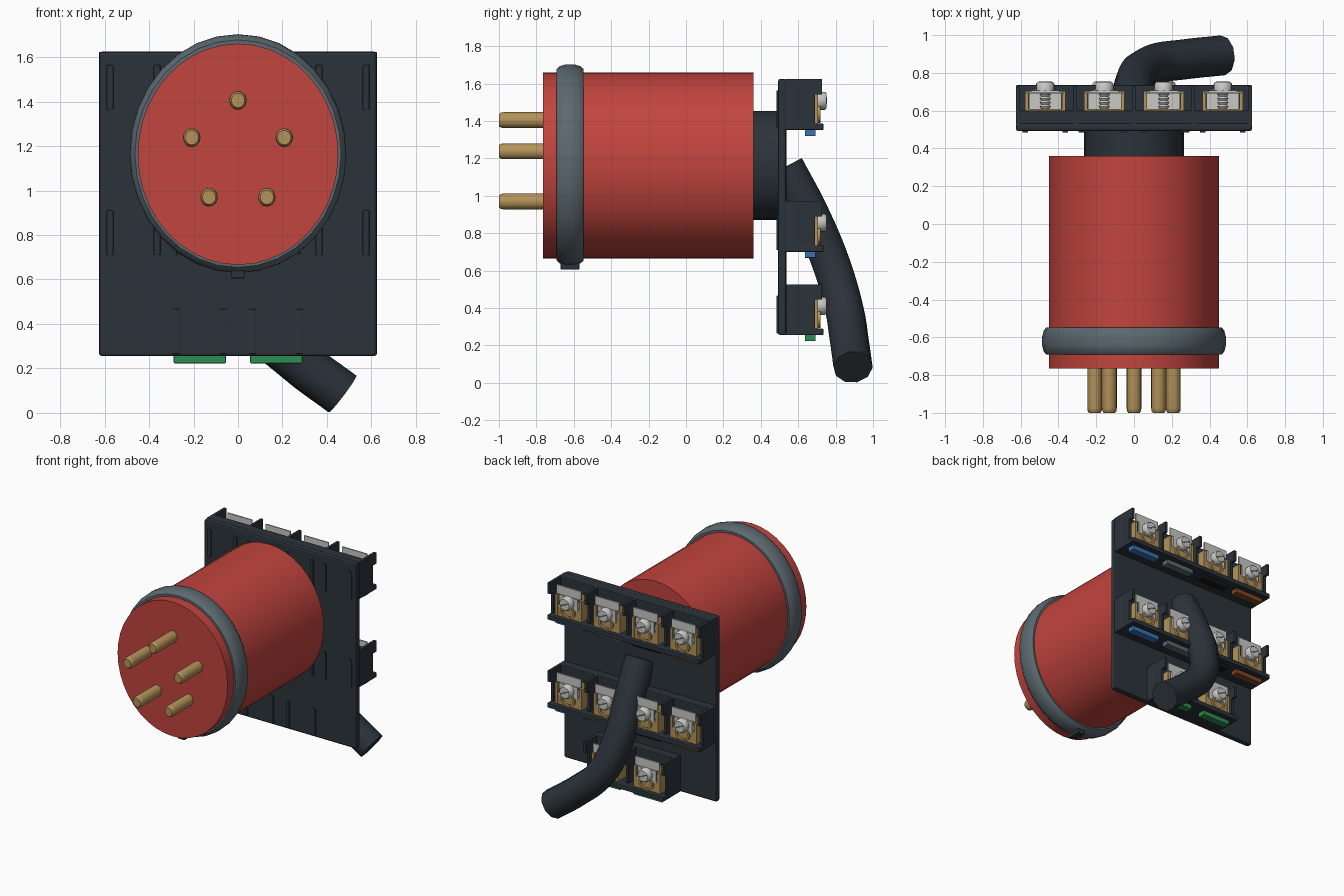
import bpy, bmesh, math
from mathutils import Matrix

if "Cube" in bpy.data.objects:
    bpy.data.objects.remove(bpy.data.objects["Cube"])

def mat(name, r, g, b):
    m = bpy.data.materials.new(name)
    m.diffuse_color = (r, g, b, 1)
    m.use_nodes = True
    m.node_tree.nodes["Principled BSDF"].inputs["Base Color"].default_value = m.diffuse_color
    return m

DARK = mat("dark slate", 0.024, 0.033, 0.042)
RED = mat("red", 0.54, 0.058, 0.048)
STEEL = mat("steel grey", 0.105, 0.14, 0.16)
BRASS = mat("brass", 0.45, 0.29, 0.10)
SILVER = mat("silver", 0.58, 0.58, 0.56)
BLUE = mat("blue", 0.04, 0.17, 0.45)
GREEN = mat("green", 0.025, 0.27, 0.085)
BROWN = mat("brown", 0.22, 0.06, 0.018)
BLACK = mat("black", 0.008, 0.008, 0.009)

def finish(name, bm, material, smooth=False, bevel=0, segs=2):
    bmesh.ops.recalc_face_normals(bm, faces=bm.faces[:])
    me = bpy.data.meshes.new(name)
    bm.to_mesh(me)
    bm.free()
    me.materials.append(material)
    ob = bpy.data.objects.new(name, me)
    bpy.context.collection.objects.link(ob)
    if bevel:
        mod = ob.modifiers.new("soft edges", 'BEVEL')
        mod.width, mod.segments = bevel, segs
    if smooth:
        bpy.ops.object.select_all(action='DESELECT')
        ob.select_set(True)
        bpy.context.view_layer.objects.active = ob
        bpy.ops.object.shade_smooth_by_angle(angle=math.radians(40))
    return ob

def box(name, x0, x1, y0, y1, z0, z1, material, bevel=0):
    bm = bmesh.new()
    m = Matrix.Translation(((x0 + x1) / 2, (y0 + y1) / 2, (z0 + z1) / 2)) \
        @ Matrix.Diagonal((x1 - x0, y1 - y0, z1 - z0, 1))
    bmesh.ops.create_cube(bm, size=1, matrix=m)
    return finish(name, bm, material, bevel=bevel)

def lathe(name, profile, x, z, material, n=32, tall=1.0, closed=False):
    """Revolve (radius, y) points about a line along y."""
    bm = bmesh.new()
    rings = []
    for r, y in profile:
        rings.append([bm.verts.new((x + r * math.sin(2 * math.pi * i / n), y,
                                    z + tall * r * math.cos(2 * math.pi * i / n)))
                      for i in range(n)])
    pairs = list(zip(rings, rings[1:]))
    if closed:
        pairs.append((rings[-1], rings[0]))
    else:
        bm.faces.new(rings[0])
        bm.faces.new(rings[-1])
    for a, b in pairs:
        for i in range(n):
            j = (i + 1) % n
            bm.faces.new((a[i], a[j], b[j], b[i]))
    return finish(name, bm, material, smooth=True)

def side_profile(name, pts, x0, x1, material):
    """Extrude a (y, z) outline along x."""
    bm = bmesh.new()
    a = [bm.verts.new((x0, y, z)) for y, z in pts]
    b = [bm.verts.new((x1, y, z)) for y, z in pts]
    bm.faces.new(a)
    bm.faces.new(b)
    for i in range(len(pts)):
        j = (i + 1) % len(pts)
        bm.faces.new((a[i], a[j], b[j], b[i]))
    return finish(name, bm, material)

# Plug body, collar and neck (slightly taller than wide)
ZC, TALL = 1.163, 1.103
lathe("plug_body", [(0.451, -0.765), (0.451, 0.36)], 0, ZC, RED, 40, TALL)
lathe("collar_ring", [(0.44, -0.692), (0.464, -0.692), (0.478, -0.675), (0.486, -0.645),
                      (0.487, -0.62), (0.486, -0.595), (0.478, -0.565), (0.464, -0.547),
                      (0.44, -0.547)], 0, ZC + 0.003, STEEL, 32, TALL, closed=True)
box("collar_key", -0.03, 0.03, -0.67, -0.57, 0.605, 0.66, DARK, 0.006)
lathe("neck", [(0.264, 0.35), (0.264, 0.5)], 0, ZC, DARK, 32, TALL)

# Contact pins
for x, z in [(0, 1.405), (-0.208, 1.238), (0.208, 1.238), (-0.13, 0.97), (0.13, 0.97)]:
    lathe("contact_pin", [(0.030, -1.0), (0.037, -0.99), (0.039, -0.975), (0.039, -0.75)],
          x, z, BRASS, 16, 1.08)

# Mounting plate
box("mounting_plate", -0.625, 0.625, 0.492, 0.537, 0.255, 1.625, DARK, 0.013)

def terminal(x, zb, chip):
    # Ribs showing on the plate front
    for s in (-1, 1):
        box("front_rib", x + s * 0.106 - 0.015, x + s * 0.106 + 0.015, 0.484, 0.5,
            zb + 0.01, zb + 0.212, DARK, 0.004)
        # Brass cage sides
        box("cage_side", x + s * 0.098 - 0.01, x + s * 0.098 + 0.01, 0.6, 0.705,
            zb + 0.035, zb + 0.19, BRASS)
    box("cage_back", x - 0.09, x + 0.09, 0.598, 0.608, zb + 0.035, zb + 0.19, BRASS)
    box("cage_front", x - 0.09, x + 0.09, 0.69, 0.703, zb + 0.035, zb + 0.11, BRASS)
    # Silver clamp
    box("clamp_shelf", x - 0.087, x + 0.087, 0.608, 0.7, zb + 0.10, zb + 0.118, SILVER)
    box("clamp_face", x - 0.075, x + 0.075, 0.692, 0.706, zb + 0.105, zb + 0.195, SILVER)
    # Label tile
    box("label_tile", x - 0.1, x + 0.1, 0.69, 0.7, zb + 0.197, zb + 0.26, SILVER)
    # Screw with slot and threads
    zs = zb + 0.156
    thread = [(0.022 + 0.008 * (i % 2), 0.61 + 0.011 * i) for i in range(9)]
    lathe("screw_thread", thread, x, zs, SILVER, 12)
    lathe("screw_head", [(0.048, 0.706), (0.048, 0.742), (0.04, 0.752)], x, zs, SILVER, 20)
    slot = box("screw_slot", -0.038, 0.038, 0.75, 0.754, -0.005, 0.005, STEEL)
    slot.rotation_euler.y = math.radians(25)
    slot.location = (x, 0, zs)
    # Brass arch below the screw
    lathe("wire_arch", [(0.043, 0.7), (0.043, 0.718), (0.058, 0.718), (0.058, 0.7)],
          x, zb + 0.088, BRASS, 20, 0.85, closed=True)
    # Coloured marker under the shelf
    box("marker", x - 0.117, x + 0.117, 0.635, 0.693, zb - 0.032, zb + 0.004, chip, 0.004)

def terminal_row(zb, cells, walls):
    lo, hi = walls[0], walls[-1]
    box("row_back", lo, hi, 0.53, 0.6, zb, zb + 0.272, DARK, 0.006)
    box("row_shelf", lo, hi, 0.53, 0.735, zb, zb + 0.035, DARK, 0.006)
    outline = [(0.53, zb + 0.003), (0.69, zb + 0.003), (0.69, zb + 0.19),
               (0.727, zb + 0.19), (0.727, zb + 0.272), (0.53, zb + 0.272)]
    for w in walls:
        c = min(max(w, lo + 0.011), hi - 0.011)
        side_profile("divider", outline, c - 0.01, c + 0.01, DARK)
    for x, chip in cells:
        terminal(x, zb, chip)

# Three rows of screw terminals
FOUR = [(0.47, BLUE), (0.157, STEEL), (-0.157, BLACK), (-0.47, BROWN)]
for base in (1.352, 0.70):
    terminal_row(base, FOUR, [-0.625, -0.313, 0, 0.313, 0.625])
terminal_row(0.255, [(0.172, GREEN), (-0.172, GREEN)], [-0.33, 0, 0.33])

# Bent cable
cu = bpy.data.curves.new("cable", 'CURVE')
cu.dimensions = '3D'
cu.bevel_depth, cu.bevel_resolution = 0.106, 3
cu.use_fill_caps = True
cu.resolution_u = 6
path = [(0, 0.53, 1.155), (0, 0.665, 0.90), (0.012, 0.775, 0.64),
        (0.10, 0.845, 0.40), (0.27, 0.872, 0.235), (0.47, 0.893, 0.085)]
sp = cu.splines.new('BEZIER')
sp.bezier_points.add(len(path) - 1)
for p, co in zip(sp.bezier_points, path):
    p.co = co
    p.handle_left_type = p.handle_right_type = 'AUTO'
cu.materials.append(DARK)
cable = bpy.data.objects.new("cable", cu)
bpy.context.collection.objects.link(cable)
bpy.ops.object.select_all(action='DESELECT')
cable.select_set(True)
bpy.context.view_layer.objects.active = cable
bpy.ops.object.convert(target='MESH')
bpy.ops.object.shade_smooth_by_angle(angle=math.radians(50))
